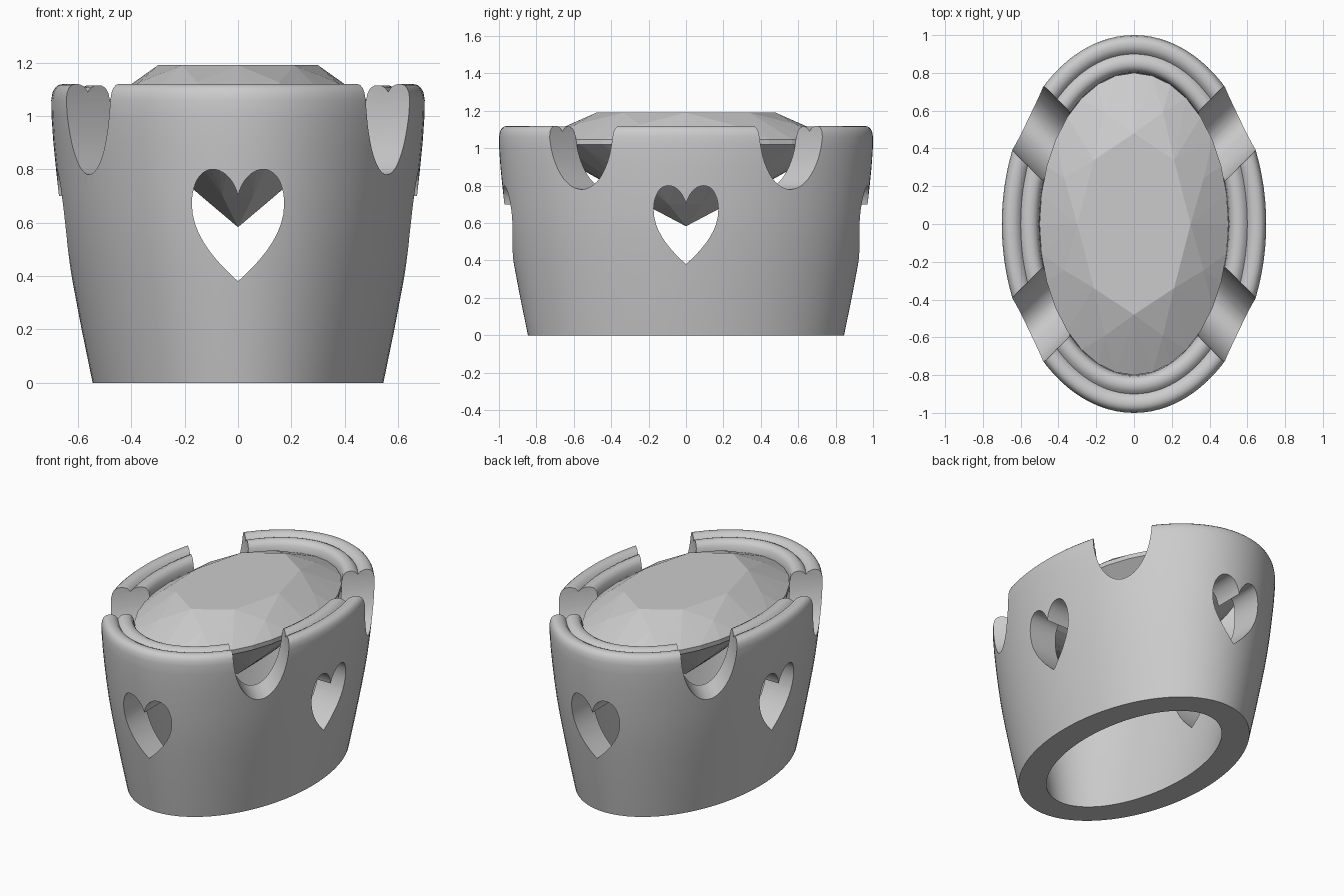
import bpy, bmesh
from math import cos, sin, pi, radians
from mathutils import Vector

if "Cube" in bpy.data.objects:
    bpy.data.objects.remove(bpy.data.objects["Cube"])


def make_object(name, bm):
    bmesh.ops.recalc_face_normals(bm, faces=bm.faces)
    mesh = bpy.data.meshes.new(name)
    bm.to_mesh(mesh)
    bm.free()
    obj = bpy.data.objects.new(name, mesh)
    bpy.context.collection.objects.link(obj)
    return obj


def oval_lathe(name, profile, rx, ry, n=96):
    """Sweep a closed (offset, z) profile around an oval."""
    bm = bmesh.new()
    rings = []
    for i in range(n):
        a = 2 * pi * i / n
        rings.append([bm.verts.new(((rx + o) * cos(a), (ry + o) * sin(a), z))
                      for o, z in profile])
    m = len(profile)
    for i in range(n):
        r, s = rings[i], rings[(i + 1) % n]
        for j in range(m):
            k = (j + 1) % m
            bm.faces.new((r[j], s[j], s[k], r[k]))
    return make_object(name, bm)


def cut_through(target, outline, angle):
    """Cut a (side, z) outline straight through the target along a heading."""
    d = Vector((cos(angle), sin(angle), 0)) * 1.5
    side = Vector((-sin(angle), cos(angle), 0))
    bm = bmesh.new()
    a = [bm.verts.new(side * u + Vector((0, 0, z)) - d) for u, z in outline]
    b = [bm.verts.new(side * u + Vector((0, 0, z)) + d) for u, z in outline]
    bm.faces.new(a)
    bm.faces.new(b[::-1])
    n = len(outline)
    for i in range(n):
        j = (i + 1) % n
        bm.faces.new((a[i], b[i], b[j], a[j]))
    cutter = make_object("cutter", bm)
    cutter.hide_render = True
    mod = target.modifiers.new("cut", 'BOOLEAN')
    mod.operation = 'DIFFERENCE'
    mod.solver = 'EXACT'
    mod.object = cutter
    bpy.context.view_layer.objects.active = target
    bpy.ops.object.modifier_apply(modifier=mod.name)
    bpy.data.objects.remove(cutter)


def bezier(p, n=10):
    p = [Vector(q) for q in p]
    return [tuple(p[0] * (1 - t)**3 + p[1] * 3 * t * (1 - t)**2
                  + p[2] * 3 * t * t * (1 - t) + p[3] * t**3)
            for t in (i / n for i in range(n))]


# Oval setting wall with a double-beaded rim
profile = [(-.155, 0), (-.114, .2), (-.076, .4), (-.058, .5), (-.042, .6),
           (-.029, .7), (-.018, .8), (-.008, .9), (-.001, 1.0), (0, 1.06),
           (-.005, 1.088), (-.014, 1.105), (-.027, 1.116), (-.045, 1.12),
           (-.065, 1.118), (-.085, 1.109), (-.1, 1.09),
           (-.115, 1.106), (-.135, 1.115), (-.16, 1.115), (-.18, 1.105),
           (-.193, 1.085), (-.2, 1.05), (-.201, 1.0), (-.213, .8),
           (-.25, .4), (-.325, 0)]
setting = oval_lathe("setting", profile, .7, 1.0)

# Heart windows on all four sides
half = (bezier([(0, .38), (.06, .435), (.173, .54), (.173, .67)])
        + bezier([(.173, .67), (.173, .745), (.142, .80), (.095, .80)])
        + bezier([(.095, .80), (.05, .80), (.012, .755), (0, .70)])
        + [(0, .70)])
heart = half + [(-x, z) for x, z in half[-2:0:-1]]
for ang in (0, pi / 2):
    cut_through(setting, heart, ang)

# Rounded notches across the four diagonals
notch = [(.18 * cos(pi + pi * i / 32), 1.12 + .34 * sin(pi + pi * i / 32))
         for i in range(33)] + [(.18, 1.4), (-.18, 1.4)]
for ang in (pi / 4, -pi / 4):
    cut_through(setting, notch, ang)

bpy.ops.object.select_all(action='DESELECT')
setting.select_set(True)
bpy.context.view_layer.objects.active = setting
bpy.ops.object.shade_smooth_by_angle(angle=radians(35))

# Faceted oval gemstone: table, crown, girdle, pavilion and tip
gem = bmesh.new()
for count, radius, z, shift in ((8, .6, 1.19, 0), (8, .8, 1.126, .5),
                                (32, 1.0, 1.048, 0), (32, 1.0, 1.02, 0),
                                (8, .3, .70, .5)):
    for i in range(count):
        a = 2 * pi * (i + shift) / count
        gem.verts.new((.5 * radius * cos(a), .8 * radius * sin(a), z))
gem.verts.new((0, 0, .583))
bmesh.ops.convex_hull(gem, input=gem.verts)
bmesh.ops.dissolve_limit(gem, angle_limit=radians(.5),
                         verts=gem.verts, edges=gem.edges)
make_object("gemstone", gem)
